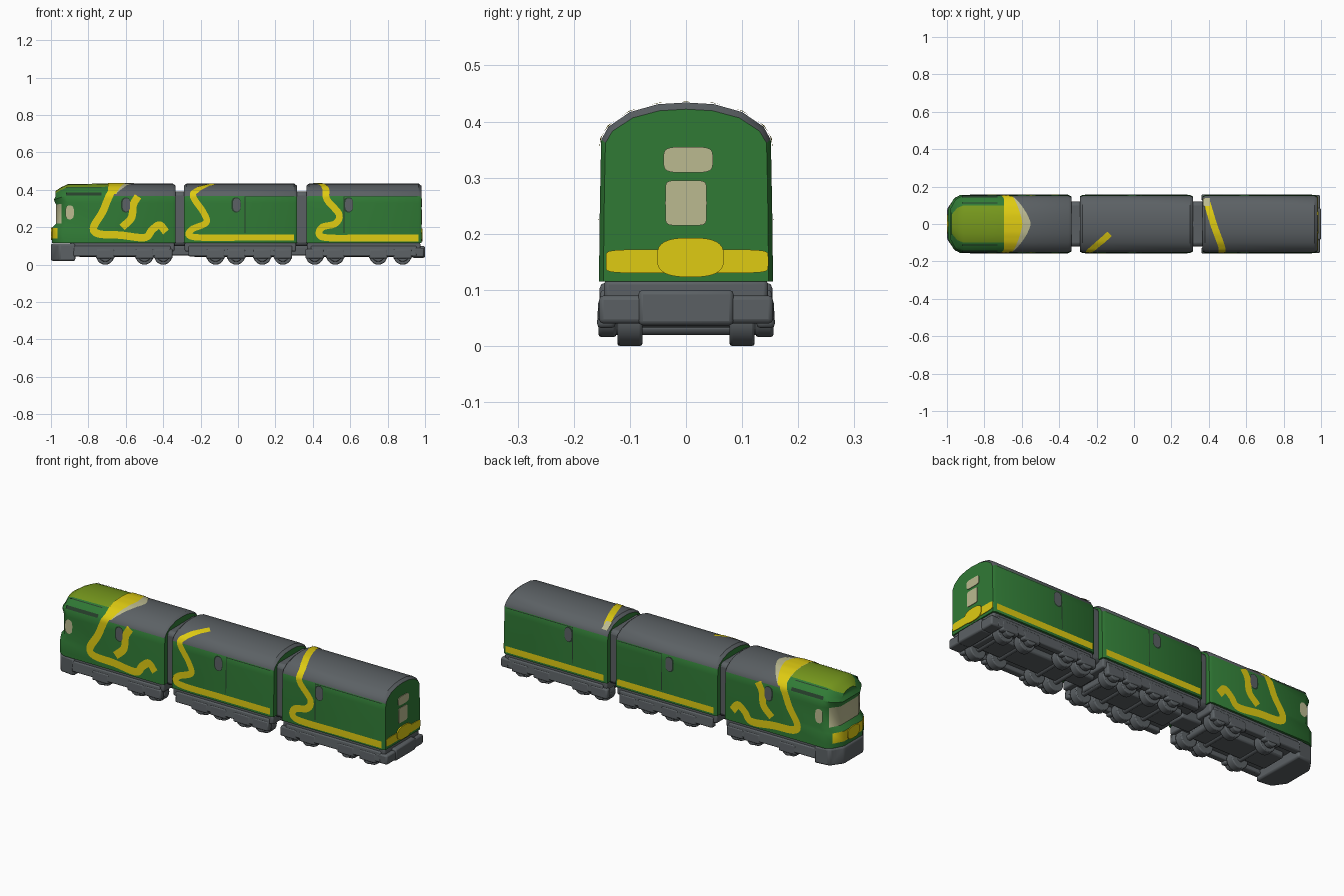
import bpy, bmesh, math
from mathutils import Vector

cube = bpy.data.objects.get("Cube")
if cube:
    bpy.data.objects.remove(cube)


def material(name, r, g, b):
    m = bpy.data.materials.new(name)
    m.diffuse_color = (r, g, b, 1)
    m.use_nodes = True
    node = m.node_tree.nodes["Principled BSDF"]
    node.inputs["Base Color"].default_value = (r, g, b, 1)
    node.inputs["Roughness"].default_value = 0.8
    return m


GREEN = material("body green", 0.03, 0.195, 0.036)
GREY = material("roof grey", 0.105, 0.118, 0.127)
YELLOW = material("stripe yellow", 0.74, 0.6, 0.006)
KHAKI = material("window khaki", 0.5, 0.49, 0.28)
LIME = material("cab roof lime", 0.18, 0.31, 0.012)
DARK = material("recess dark", 0.02, 0.05, 0.025)

# Half cross-section of every body, sill to roof ridge, as (y, z)
HALF = [(.155, .115), (.155, .14), (.154, .195), (.154, .22), (.152, .33),
        (.151, .368), (.138, .391), (.1, .417), (.05, .431), (0, .434)]
RING = HALF + [(-y, z) for y, z in HALF[-2::-1]]


def finish(bm, name, mats, rule=None, bevel=0, sheet=False):
    if sheet:
        # Turn every face of a thin plate away from the body
        bm.normal_update()
        for f in bm.faces:
            c = f.calc_center_median()
            if f.normal.y * c.y + f.normal.z * (c.z - .25) < 0:
                f.normal_flip()
    else:
        bmesh.ops.recalc_face_normals(bm, faces=bm.faces)
    if rule:
        for f in bm.faces:
            f.material_index = mats.index(rule(f.calc_center_median(), f.normal))
    mesh = bpy.data.meshes.new(name)
    bm.to_mesh(mesh)
    bm.free()
    ob = bpy.data.objects.new(name, mesh)
    bpy.context.collection.objects.link(ob)
    for m in mats:
        mesh.materials.append(m)
    if bevel:
        mod = ob.modifiers.new("Bevel", "BEVEL")
        mod.width, mod.segments = bevel, 2
    bpy.ops.object.select_all(action="DESELECT")
    ob.select_set(True)
    bpy.context.view_layer.objects.active = ob
    bpy.ops.object.shade_smooth_by_angle(angle=math.radians(35))


def body(name, stations, mats, rule, nose=lambda x, z: 0):
    # Loft the cross-section through (x, width factor, roof drop) stations
    bm = bmesh.new()
    n = len(RING)
    rows = []
    for x, w, drop in stations:
        rows.append([bm.verts.new((x + nose(x, z), y * w,
                     z - drop * max(0, (z - .3) / .135))) for y, z in RING])
    for a, b in zip(rows, rows[1:]):
        for i in range(n):
            j = (i + 1) % n
            bm.faces.new((a[i], a[j], b[j], b[i]))
    for r in (rows[0], rows[-1]):
        for i in range(n // 2):
            bm.faces.new(list(dict.fromkeys((r[i], r[i + 1], r[n - 2 - i], r[n - 1 - i]))))
    finish(bm, name, mats, rule)


def on_body(x, h, side, lift):
    # Point at girth h: h is z on the wall, then carries on over the roof
    left = h - HALF[0][1]
    for k, ((y0, z0), (y1, z1)) in enumerate(zip(RING, RING[1:])):
        d = math.hypot(y1 - y0, z1 - z0)
        if left <= d or k == len(RING) - 2:
            t = left / d
            ny, nz = (z1 - z0) / d, -(y1 - y0) / d
            return (x, side * (y0 + (y1 - y0) * t + ny * lift),
                    z0 + (z1 - z0) * t + nz * lift)
        left -= d


def decal(name, grid, side, mat, lift=.0025):
    # Thin plate following the body, from rows of (x, girth)
    bm = bmesh.new()
    rows = [[bm.verts.new(on_body(x, h, side, lift)) for x, h in r] for r in grid]
    for a, b in zip(rows, rows[1:]):
        for i in range(len(a) - 1):
            bm.faces.new((a[i], a[i + 1], b[i + 1], b[i]))
    finish(bm, name, [mat], sheet=True)


def panel(name, x0, x1, h0, h1, side, mat, lift=.0025):
    hs = [h0 + (h1 - h0) * i / 6 for i in range(7)]
    decal(name, [[(x0, h), (x1, h)] for h in hs], side, mat, lift)


def oval(name, x, z, w, h, side, mat, lift):
    # Rounded-rectangle window plate
    rows = []
    for i in range(13):
        t = -math.cos(math.pi * i / 12)
        half = w / 2 * max(.3, (1 - t ** 4) ** .5)
        rows.append([(x - half, z + t * h / 2), (x + half, z + t * h / 2)])
    decal(name, rows, side, mat, lift)


def ribbon(name, pts, side, width=.04):
    # Smooth stripe through the points
    p = [Vector(q) for q in pts]
    p = [2 * p[0] - p[1]] + p + [2 * p[-1] - p[-2]]
    line = []
    for a, b, c, d in zip(p, p[1:], p[2:], p[3:]):
        for i in range(8):
            t = i / 8
            line.append(.5 * (2 * b + (c - a) * t + (2 * a - 5 * b + 4 * c - d) * t * t
                              + (3 * b - a - 3 * c + d) * t ** 3))
    line.append(p[-2])
    grid = []
    for i, q in enumerate(line):
        t = (line[min(i + 1, len(line) - 1)] - line[max(i - 1, 0)]).normalized()
        across = Vector((-t.y, t.x)) * width / 2
        grid.append([q + across * k for k in (-1, -.5, 0, .5, 1)])
    decal(name, grid, side, YELLOW)


def box(name, x0, x1, y0, y1, z0, z1, mat, bevel=.008, flare=0):
    bm = bmesh.new()
    bmesh.ops.create_cube(bm, size=1)
    for v in bm.verts:
        grow = flare if v.co.z < 0 else 0
        v.co = ((x0 + x1) / 2 + v.co.x * (x1 - x0),
                (y0 + y1) / 2 + v.co.y * (y1 - y0 + 2 * grow),
                (z0 + z1) / 2 + v.co.z * (z1 - z0))
    finish(bm, name, [mat], bevel=bevel)


def end_plate(name, x, y, z, w, h, mat, power=.45):
    # Rounded plate on an end wall
    bm = bmesh.new()
    ring = []
    for i in range(32):
        c, s = math.cos(i * math.pi / 16), math.sin(i * math.pi / 16)
        ring.append(bm.verts.new((x, y + math.copysign(abs(c) ** power, c) * w / 2,
                                  z + math.copysign(abs(s) ** power, s) * h / 2)))
    face = bm.faces.new(ring)
    new = bmesh.ops.extrude_face_region(bm, geom=[face])["geom"]
    for v in new:
        if isinstance(v, bmesh.types.BMVert):
            v.co.x += .006
    finish(bm, name, [mat])


def wheel(name, x, y, r, width):
    bm = bmesh.new()
    bmesh.ops.create_cone(bm, cap_ends=True, segments=20, radius1=r, radius2=r, depth=width)
    for v in bm.verts:
        v.co = (x + v.co.x, y + v.co.z, .048 + v.co.y)
    finish(bm, name, [GREY], bevel=.005)


# Locomotive body with stepped nose, recessed windscreen and lime cab roof
def nose_shift(x, z):
    if x > -.9:
        return 0
    return 0 if z < .21 else .022 if z < .35 else .01 if z < .38 else .02


def loco_rule(c, n):
    if c.x < -.94 and .22 < c.z < .33:
        return KHAKI
    if c.x < -.955 and .135 < c.z < .2:
        return YELLOW
    if c.z > .365 and c.x > -.68:
        return GREY if n.x < .9 else GREEN
    return LIME if c.z > .395 and abs(c.y) < .1 else GREEN


body("locomotive_body", [(-.995, .5, .04), (-.965, .86, .02), (-.93, 1, .003), (-.68, 1, 0),
     (-.35, 1, 0), (-.335, .95, .01)], [GREEN, GREY, YELLOW, KHAKI, LIME], loco_rule, nose_shift)


# Two carriages with grey roofs
def car_rule(c, n):
    return GREY if c.z > .37 and abs(n.x) < .9 else GREEN


for name, a, b in (("middle_carriage", -.29, .315), ("rear_carriage", .365, .98)):
    body(name, [(a, .95, .012), (a + .015, 1, 0), (b - .015, 1, 0), (b, .95, .012)],
         [GREEN, GREY], car_rule)

# Stripes, windows and vents on both sides
for side, tag in ((-1, "right"), (1, "left")):
    ribbon("locomotive_stripe_" + tag, [(-.66, .43), (-.7, .34), (-.725, .28), (-.772, .2),
           (-.745, .165), (-.63, .158), (-.5, .145), (-.46, .185), (-.42, .212), (-.385, .175)], side)
    ribbon("locomotive_hook_" + tag, [(-.535, .365), (-.56, .32), (-.57, .25), (-.62, .2)], side)
    oval("cab_window_" + tag, -.9, .28, .045, .075, side, KHAKI, .0025)
    panel("vent_slot_" + tag, -.92, -.73, .37, .388, side, DARK, .002)
    panel("vent_top_slot_" + tag, -.92, -.73, .425, .43, side, DARK, .002)
    for x in (-.6, -.01, .59):
        oval("window_rim_" + tag, x, .32, .05, .08, side, DARK, .002)
        oval("window_pane_" + tag, x + .003, .32, .04, .07, side, GREY, .004)
    for x0, x1 in ((.035, .3), (.565, .96)):
        panel("door_seam_" + tag, x0, x0 + .004, .17, .362, side, DARK, .0015)
        panel("door_rail_" + tag, x0, x1, .361, .365, side, DARK, .0015)
ribbon("middle_stripe_right", [(-.13, .49), (-.215, .41), (-.24, .365), (-.185, .28), (-.17, .225),
       (-.245, .19), (-.262, .158), (-.2, .145), (0, .145), (.3, .145)], -1, .034)
ribbon("rear_stripe_right", [(.39, .66), (.425, .543), (.468, .42), (.475, .35), (.54, .27),
       (.52, .22), (.45, .2), (.435, .16), (.49, .143), (.7, .143), (.965, .143)], -1, .036)
panel("rear_stripe_end", .37, .405, .64, .69, -1, KHAKI, .004)
panel("middle_stripe_left", -.275, .3, .127, .16, 1, YELLOW)
panel("rear_stripe_left", .38, .965, .127, .16, 1, YELLOW)

# Yellow chevron with pale edge over the locomotive roof
for name, tip, mat, lift in (("roof_chevron_edge", .1, KHAKI, .0025), ("roof_chevron", .055, YELLOW, .004)):
    rows = []
    for i in range(25):
        t = i / 12 - 1
        rows.append([(-.695, .543 + t * .165), (-.652 + tip * (1 - abs(t) ** 1.4), .543 + t * .165)])
    decal(name, rows, -1, mat, lift)

# End wall panels
end_plate("rear_door_window", .977, 0, .255, .074, .08, KHAKI, .25)
end_plate("rear_top_window", .977, .004, .332, .088, .046, KHAKI)
end_plate("rear_band", .977, .002, .151, .29, .042, YELLOW, .25)
end_plate("rear_emblem_plate", .98, .008, .158, .12, .07, YELLOW, .7)
end_plate("nose_emblem_plate", -.999, 0, .165, .1, .065, YELLOW, .7)

# Gangways and couplings
for x in (-.312, .34):
    box("gangway", x - .05, x + .05, -.12, .12, .1, .39, GREY, .02)
    box("coupling", x - .06, x + .06, -.05, .05, .05, .1, GREY)

# Nose skirt
bm = bmesh.new()
plan = [(-1, -.08), (-.955, -.145), (-.87, -.155), (-.87, .155), (-.955, .145), (-1, .08)]
low, high = [[bm.verts.new((x, y, z)) for x, y in plan] for z in (.02, .113)]
bm.faces.new(low)
bm.faces.new(high)
for i in range(6):
    j = (i + 1) % 6
    bm.faces.new((low[i], low[j], high[j], high[i]))
finish(bm, "nose_skirt", [GREY], bevel=.01)

# Underframes, bogies and wheels
for x0, x1, axles in ((-.9, -.34, (-.71, -.5, -.4)), (-.285, .31, (-.12, -.01, .13, .24)),
                      (.37, .975, (.41, .52, .75, .88))):
    box("underframe", x0, x1, -.146, .146, .07, .118, GREY)
    box("underfloor_tank", x0 + .05, x1 - .05, -.07, .07, .04, .1, GREY)
    for side in (-1, 1):
        box("side_frame", x0 + .02, x1 - .02, side * .14 - .012, side * .14 + .012,
            .045, .1, GREY, .006, .006)
    for x in axles:
        wheel("axle", x, 0, .015, .2)
        for side in (-1, 1):
            wheel("wheel", x, side * .1, .048, .045)
            wheel("axle_box", x, side * .14, .032, .032)
            box("spring_block", x - .05, x + .05, side * .142 - .014, side * .142 + .014,
                .032, .085, GREY, .008, .003)
box("rear_buffer", .93, 1, -.085, .085, .037, .1, GREY)
box("rear_step", .93, .995, -.155, .155, .04, .09, GREY)
